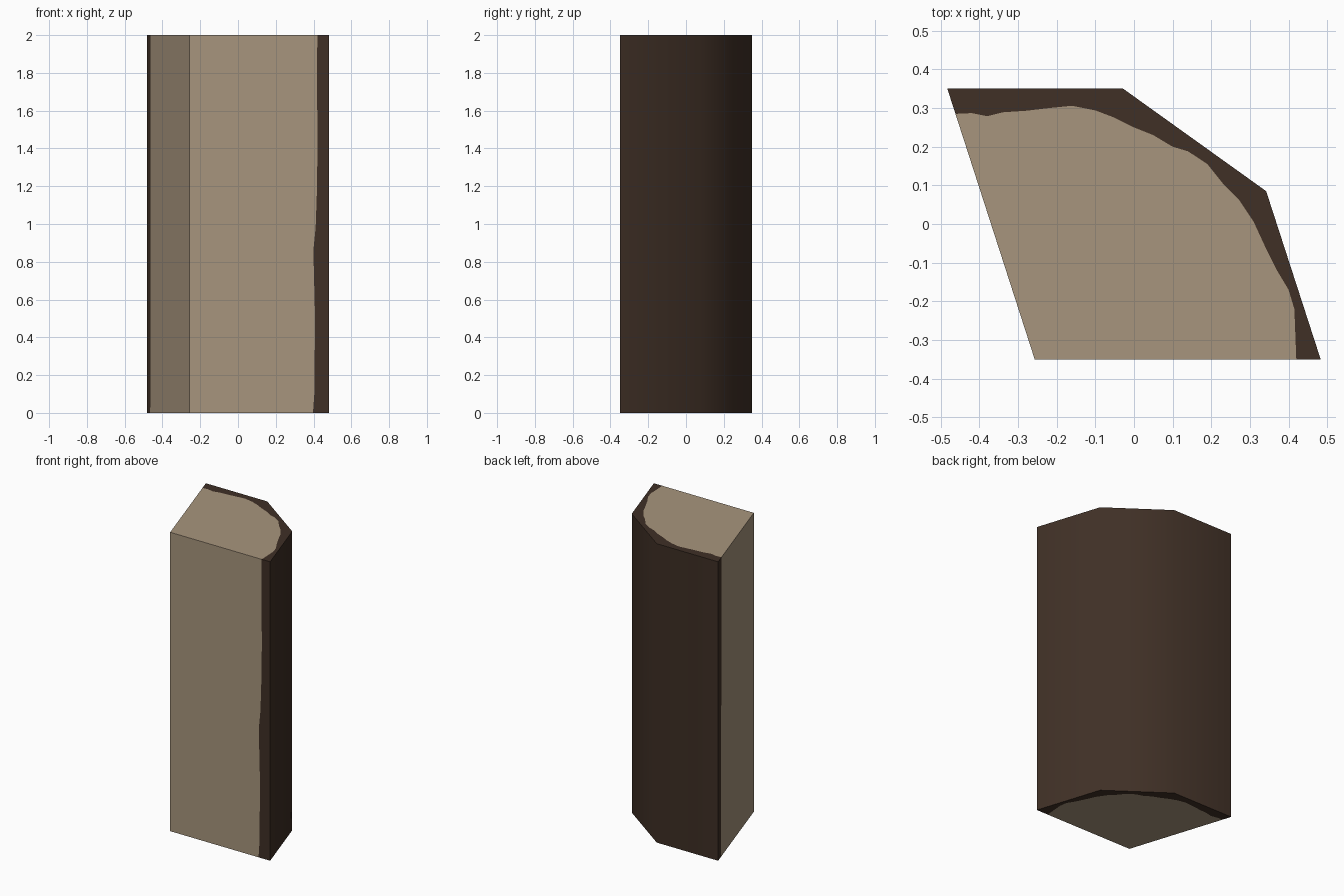
import bpy, bmesh

if "Cube" in bpy.data.objects:
    bpy.data.objects.remove(bpy.data.objects["Cube"])

HEIGHT = 2.0


def material(name, rgb):
    m = bpy.data.materials.new(name)
    m.diffuse_color = (*rgb, 1.0)
    m.use_nodes = True
    m.node_tree.nodes["Principled BSDF"].inputs["Base Color"].default_value = m.diffuse_color
    return m


WOOD, BARK = 0, 1
mesh = bpy.data.meshes.new("split_log")
log = bpy.data.objects.new("split_log", mesh)
bpy.context.collection.objects.link(log)
mesh.materials.append(material("pale split wood", (0.390, 0.302, 0.205)))
mesh.materials.append(material("dark bark", (0.050, 0.029, 0.019)))

# Cross-section: bark side from back left round to front right, then the split corner
outer = [(-0.483, 0.35), (-0.028, 0.35), (0.342, 0.085), (0.483, -0.35)]
split_corner = (-0.257, -0.35)


def on_left(y):
    """Point on the split left face at depth y."""
    t = (y + 0.35) / 0.7
    return (split_corner[0] + t * (outer[0][0] - split_corner[0]), y)


# Ragged line between bark and wood on the end grain
ragged = [(-0.42, 0.287), (-0.38, 0.279), (-0.34, 0.289), (-0.28, 0.293),
          (-0.22, 0.300), (-0.16, 0.306), (-0.10, 0.294), (-0.05, 0.275),
          (0.00, 0.250), (0.05, 0.230), (0.10, 0.200), (0.14, 0.188),
          (0.19, 0.155), (0.23, 0.105), (0.27, 0.065), (0.31, 0.005),
          (0.34, -0.06), (0.37, -0.12), (0.40, -0.17), (0.415, -0.22)]

bm = bmesh.new()


def face(verts, mat, smooth=False):
    f = bm.faces.new(verts)
    f.material_index = mat
    f.smooth = smooth


def end_ring(z, left_y, front_x, pull):
    """Vertices of one end: bark outline, split corner and ragged line."""
    v = lambda p: bm.verts.new((p[0], p[1], z))
    rim = [v(p) for p in outer]
    line = [on_left(left_y)]
    line += [(min(x, front_x + pull), y) for x, y in ragged] + [(front_x, -0.35)]
    return rim, v(split_corner), [v(p) for p in line]


rim0, corner0, line0 = end_ring(0.0, 0.293, 0.397, 0.01)
rim1, corner1, line1 = end_ring(HEIGHT, 0.285, 0.420, 0.0)

# End grain with a bark rim, top and bottom
for rim, corner, line in ((rim0, corner0, line0), (rim1, corner1, line1)):
    face(line + [corner], WOOD)
    face(rim + line[::-1], BARK)

# Smooth bark sides
for i in range(3):
    face([rim0[i], rim0[i + 1], rim1[i + 1], rim1[i]], BARK, True)

# Front split face, with a wavering bark edge
waver = [(0.404, 0.10), (0.408, 0.50), (0.399, 0.86), (0.411, 0.98),
         (0.417, 1.15), (0.422, 1.45), (0.418, 1.70)]
seam = [line0[-1]] + [bm.verts.new((x, -0.35, z)) for x, z in waver] + [line1[-1]]
face([corner0] + seam + [corner1], WOOD)
face([rim0[-1], rim1[-1]] + seam[::-1], BARK)

# Left split face, with a narrow bark strip at the back
face([corner0, corner1, line1[0], line0[0]], WOOD)
face([line0[0], line1[0], rim1[0], rim0[0]], BARK)

bmesh.ops.recalc_face_normals(bm, faces=bm.faces[:])
bm.to_mesh(mesh)
bm.free()
